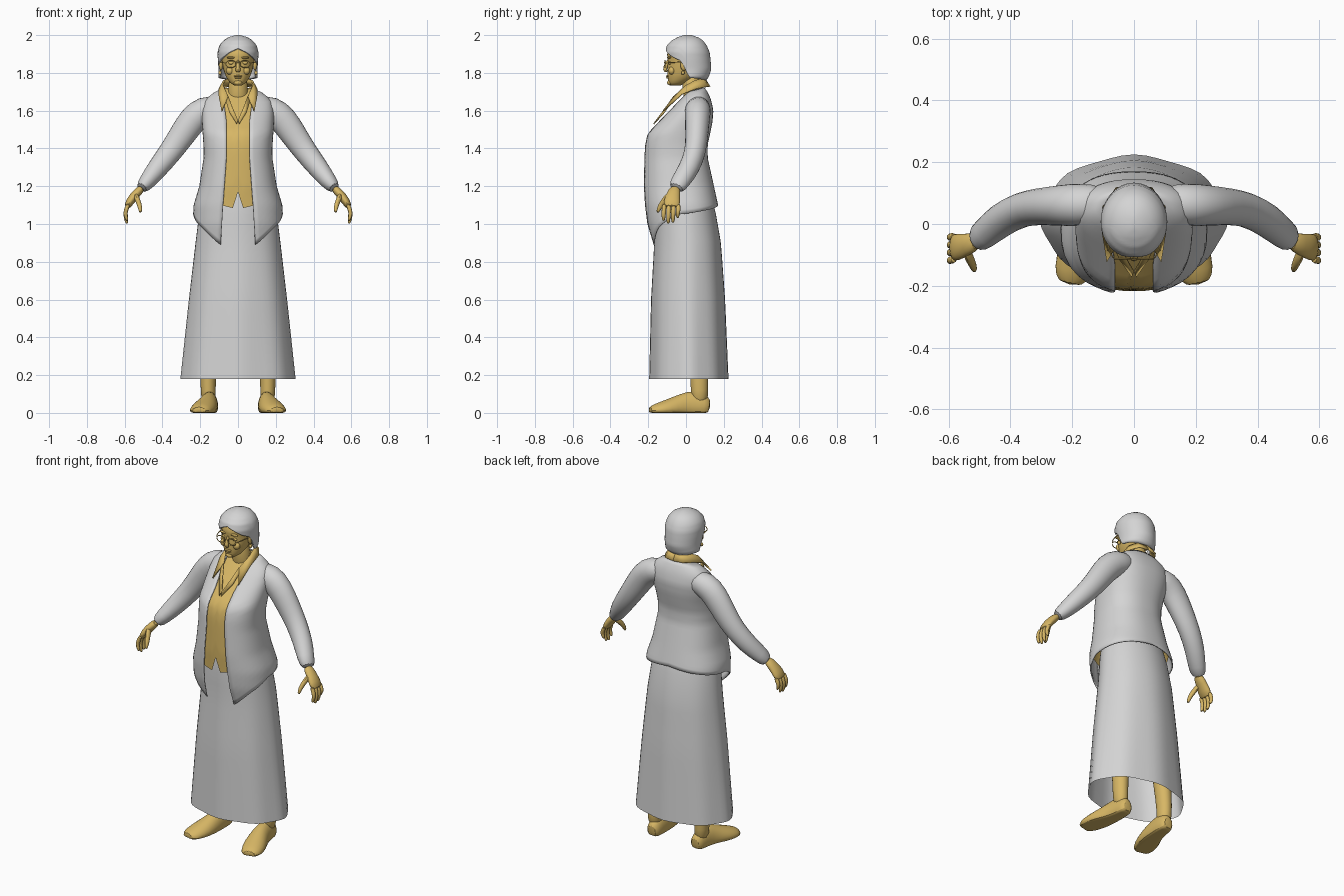
import bpy, bmesh, math
from mathutils import Vector


def material(name, rgb):
    m = bpy.data.materials.new(name)
    m.diffuse_color = (*rgb, 1)
    return m


GREY = material("pale grey", (0.66, 0.66, 0.66))
GOLD = material("warm gold", (0.68, 0.47, 0.13))


def finish(name, bm, mat, mirror=False, subsurf=0, thick=0, angle=50):
    mesh = bpy.data.meshes.new(name)
    bm.to_mesh(mesh)
    bm.free()
    ob = bpy.data.objects.new(name, mesh)
    bpy.context.collection.objects.link(ob)
    mesh.materials.append(mat)
    for o in bpy.context.selected_objects:
        o.select_set(False)
    ob.select_set(True)
    bpy.context.view_layer.objects.active = ob
    bpy.ops.object.shade_smooth_by_angle(angle=math.radians(angle))
    if thick:
        s = ob.modifiers.new("thickness", 'SOLIDIFY')
        s.thickness, s.offset = thick, -1
    if subsurf:
        s = ob.modifiers.new("round", 'SUBSURF')
        s.levels = s.render_levels = subsurf
    if mirror:
        ob.modifiers.new("mirror", 'MIRROR')
    return ob


def lerp_table(table, v):
    """Interpolate rows (key, a, b, ...) at v."""
    if v <= table[0][0]:
        return table[0][1:]
    for p, q in zip(table, table[1:]):
        if v <= q[0]:
            f = (v - p[0]) / (q[0] - p[0])
            return [a + (b - a) * f for a, b in zip(p[1:], q[1:])]
    return table[-1][1:]


def shell(name, mat, prof, hem, rows=20, n=48, gap=None, e=1.0, wave=0, caps=False, **kw):
    """Stack of oval rings: prof = (z, half width, front y, back y), hem = (angle, z),
    gap = (z, half width of the front opening)."""
    bm = bmesh.new()
    top = prof[-1][0]
    cols = n + 1 if gap else n
    grid = []
    for j in range(rows + 1):
        ring = []
        for i in range(cols):
            t = 2 * math.pi * i / n
            low = lerp_table(hem, math.degrees(min(t, 2 * math.pi - t)))[0]
            z = low + (top - low) * j / rows
            rx, yf, yb = lerp_table(prof, z)
            if gap:
                a = math.asin(min(1, lerp_table(gap, z)[0] / rx) ** (1 / e))
                t = a + (2 * math.pi - 2 * a) * i / n
            s, c = math.sin(t), math.cos(t)
            k = 1 + wave * (math.cos(8 * t) - 1) * (1 - j / rows)
            x = rx * k * math.copysign(abs(s) ** e, s)
            y = (yf + yb) / 2 - (yb - yf) / 2 * k * math.copysign(abs(c) ** e, c)
            ring.append(bm.verts.new((x, y, z)))
        grid.append(ring)
    for lo, hi in zip(grid, grid[1:]):
        for i in range(n):
            k = (i + 1) % cols
            bm.faces.new((lo[i], lo[k], hi[k], hi[i]))
    if caps:
        bm.faces.new(grid[0][::-1])
    if not gap:
        bm.faces.new(grid[-1])
    return finish(name, bm, mat, **kw)


def tube(name, mat, paths, ref=(0, 1, 0), n=12, floor=None, mirror=True):
    """Capped tubes through (x, y, z, radius along ref, radius across)."""
    bm = bmesh.new()
    for path in paths:
        pts = [Vector(p[:3]) for p in path]
        rings = []
        for i, p in enumerate(path):
            d = (pts[min(i + 1, len(pts) - 1)] - pts[max(i - 1, 0)]).normalized()
            a = Vector(ref)
            a = (a - d * a.dot(d)).normalized()
            b = d.cross(a)
            ring = []
            for k in range(n):
                t = 2 * math.pi * k / n
                co = pts[i] + a * p[3] * math.cos(t) + b * p[4] * math.sin(t)
                if floor is not None:
                    co.z = max(co.z, floor)
                ring.append(bm.verts.new(co))
            rings.append(ring)
        for lo, hi in zip(rings, rings[1:]):
            for k in range(n):
                m = (k + 1) % n
                bm.faces.new((lo[k], lo[m], hi[m], hi[k]))
        bm.faces.new(rings[0][::-1])
        bm.faces.new(rings[-1])
    return finish(name, bm, mat, mirror=mirror, subsurf=1)


def blob(name, mat, loc, size, mirror=True):
    bm = bmesh.new()
    bmesh.ops.create_uvsphere(bm, u_segments=14, v_segments=8, radius=1)
    for v in bm.verts:
        v.co = Vector([l + c * s for l, c, s in zip(loc, v.co, size)])
    return finish(name, bm, mat, mirror=mirror)


# Long skirt, open at the hem
shell("skirt", GREY,
      [(.18, .305, -.195, .225), (.6, .26, -.185, .207), (.9, .225, -.168, .185),
       (1.1, .2, -.165, .15), (1.2, .17, -.15, .11)], [(0, .18)], rows=14, wave=.018)

# Jacket with an open front, long front points and a shorter back
torso = [(.89, .235, -.18, .185), (1.0, .24, -.212, .18), (1.1, .235, -.224, .17), (1.2, .205, -.23, .148),
         (1.35, .182, -.226, .115), (1.42, .183, -.222, .115), (1.48, .187, -.208, .128),
         (1.54, .19, -.15, .14), (1.6, .19, -.092, .145), (1.65, .178, -.045, .135),
         (1.69, .14, -.005, .12), (1.72, .08, .02, .1)]
jacket = shell("jacket", GREY, torso, [(0, .89), (35, .98), (75, 1.05), (180, 1.1)], rows=30, e=.85,
               gap=[(.9, .092), (1.1, .08), (1.35, .062), (1.55, .062), (1.65, .075), (1.72, .078)],
               thick=.006)

# Blouse under the jacket, notched at the front hem
inner = [(z, rx - .015, yf + .012, yb - .015) for z, rx, yf, yb in torso if z >= 1.1]
shell("blouse", GOLD, inner, [(0, 1.17), (5, 1.085), (30, 1.11), (180, 1.13)], rows=24, n=72, e=.85)

# Sleeves
tube("sleeve", GREY, [[(.08, .067, 1.625, .06, .055), (.18, .062, 1.607, .074, .08),
                       (.24, .06, 1.555, .068, .08), (.3, .057, 1.465, .063, .072),
                       (.36, .05, 1.378, .058, .064), (.43, .015, 1.29, .058, .057),
                       (.48, -.03, 1.225, .052, .046), (.517, -.056, 1.183, .046, .034)]])

# Hands: palm, four curled fingers, thumb
tube("palm", GOLD, [[(.505, -.055, 1.195, .03, .022), (.54, -.066, 1.16, .036, .024),
                     (.572, -.076, 1.12, .046, .024), (.59, -.076, 1.085, .045, .016)]])
fingers = []
for i in range(4):
    y, tip = -.04 - .025 * i, (1.03, 1.005, 1.0, 1.015)[i]
    fingers.append([(.578, y, 1.11, .014, .014), (.598, y - .002, 1.065, .013, .012),
                    (.594, y - .004, tip + .025, .012, .011), (.586, y - .004, tip, .007, .007)])
tube("fingers", GOLD, fingers, n=8)
tube("thumb", GOLD, [[(.545, -.08, 1.16, .022, .016), (.53, -.115, 1.125, .018, .015),
                      (.518, -.14, 1.09, .014, .013), (.516, -.152, 1.058, .008, .008)]], n=8)

# Legs and shoes
tube("leg", GOLD, [[(.155, .072, .05, .045, .04), (.158, .072, .12, .048, .041),
                    (.158, .07, .2, .05, .043), (.145, .06, .4, .06, .055), (.13, .05, .7, .07, .065)]])
tube("shoe", GOLD, [[(.147, .128, .03, .04, .03), (.147, .1, .035, .065, .044),
                     (.15, .04, .035, .088, .047), (.158, -.02, .03, .075, .055),
                     (.178, -.09, .02, .056, .07), (.2, -.155, .012, .04, .064),
                     (.208, -.198, .01, .022, .04)]], ref=(0, 0, 1), floor=0)

# Neck and head
tube("neck", GOLD, [[(0, .05, 1.6, .06, .07), (0, .035, 1.7, .052, .054), (0, .02, 1.8, .05, .05)]],
     mirror=False)
shell("head", GOLD,
      [(1.733, .02, -.083, -.03), (1.745, .04, -.092, 0), (1.78, .064, -.098, .06),
       (1.82, .078, -.099, .09), (1.86, .085, -.096, .1), (1.9, .088, -.1, .1),
       (1.94, .08, -.085, .09), (1.975, .045, -.04, .06)], [(0, 1.733)], rows=16, n=32, caps=True)

# Bobbed hair: high over the face, low at the sides and back
shell("hair", GREY,
      [(1.757, .085, -.06, .1), (1.775, .104, -.08, .12), (1.82, .103, -.095, .134),
       (1.87, .107, -.107, .13), (1.91, .108, -.112, .125), (1.945, .099, -.101, .11),
       (1.972, .078, -.075, .09), (1.99, .048, -.042, .062), (2.0, .012, -.01, .03)],
      [(0, 1.93), (20, 1.915), (45, 1.885), (72, 1.862), (86, 1.775), (180, 1.757)],
      rows=18, n=48, thick=.012)

# Face
tube("nose", GOLD, [[(0, -.092, 1.87, .01, .008), (0, -.104, 1.845, .011, .01),
                     (0, -.114, 1.818, .013, .015), (0, -.102, 1.803, .009, .013)]], n=8, mirror=False)
blob("eye", GOLD, (.035, -.084, 1.853), (.017, .01, .009))
blob("brow", GOLD, (.036, -.088, 1.881), (.024, .012, .006))
blob("cheek", GOLD, (.042, -.075, 1.812), (.022, .018, .022))
blob("upper_lip", GOLD, (0, -.096, 1.783), (.023, .011, .005), False)
blob("lower_lip", GOLD, (0, -.095, 1.774), (.018, .011, .005), False)
blob("chin", GOLD, (0, -.084, 1.748), (.022, .016, .014), False)
blob("ear", GOLD, (.09, -.012, 1.842), (.01, .018, .03))
blob("earring", GOLD, (.095, -.016, 1.8), (.009, .009, .011))

# Spectacles: rims, bridge and side arms
rim = []
for i in range(17):
    t = 2 * math.pi * i / 16
    rim.append((.038 + .027 * math.cos(t), -.112, 1.847 + .02 * math.sin(t), .003, .003))
tube("spectacle_rim", GOLD, [rim], n=6)
tube("spectacle_arm", GOLD, [[(.065, -.112, 1.852, .003, .003), (.082, -.09, 1.855, .003, .003),
                              (.096, -.01, 1.858, .003, .003)]], ref=(0, 0, 1), n=6)
tube("spectacle_bridge", GOLD, [[(-.012, -.112, 1.852, .003, .003), (0, -.117, 1.856, .003, .003),
                                 (.012, -.112, 1.852, .003, .003)]], n=6, mirror=False)


def strip(name, upper, lower, thick):
    bm = bmesh.new()
    a, b = ([bm.verts.new(p) for p in row] for row in (upper, lower))
    for i in range(len(a) - 1):
        bm.faces.new((a[i], b[i], b[i + 1], a[i + 1]))
    finish(name, bm, GOLD, mirror=True, thick=thick, angle=35)


# Pointed collar folded over the jacket, and the placket edges below it
strip("collar",
      [(0, .095, 1.768), (.045, .085, 1.768), (.072, .045, 1.756), (.075, 0, 1.73), (.05, -.06, 1.672)],
      [(0, .122, 1.725), (.055, .113, 1.725), (.095, .055, 1.715), (.1, -.02, 1.685), (.085, -.118, 1.595)],
      .008)
strip("placket", [(.05, -.062, 1.675), (.03, -.1, 1.62), (0, -.152, 1.55)],
      [(.062, -.075, 1.645), (.045, -.112, 1.59), (.006, -.168, 1.528)], .006)
